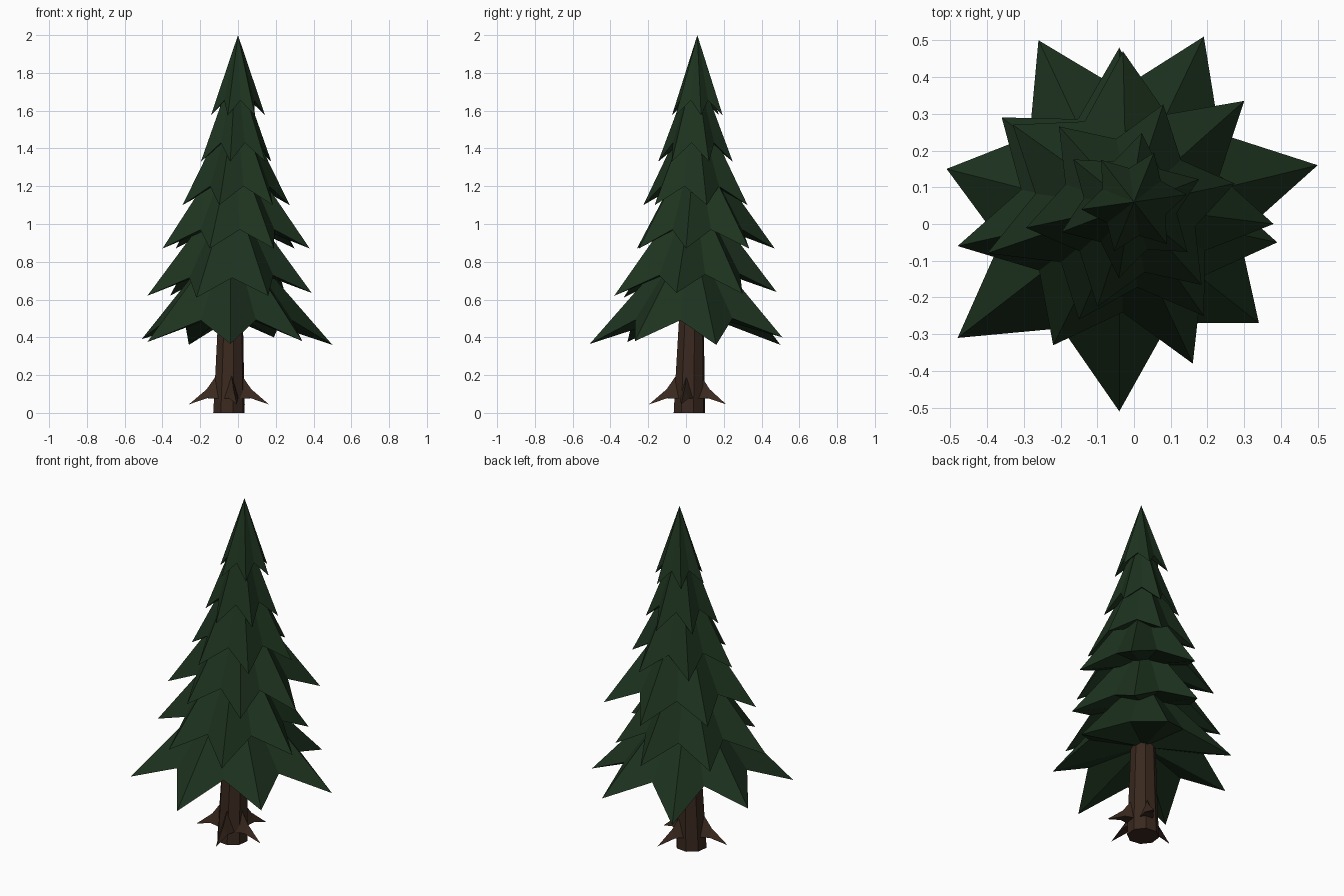
import bpy
import bmesh
from math import sin, cos, radians
from mathutils import Vector

cube = bpy.data.objects.get("Cube")
if cube:
    bpy.data.objects.remove(cube, do_unlink=True)


def make_material(name, color):
    mat = bpy.data.materials.new(name)
    mat.use_nodes = True
    mat.diffuse_color = (*color, 1)
    bsdf = mat.node_tree.nodes["Principled BSDF"]
    bsdf.inputs["Base Color"].default_value = (*color, 1)
    bsdf.inputs["Roughness"].default_value = 0.9
    return mat


needle_green = make_material("needle green", (0.0125, 0.033, 0.0135))
bark_brown = make_material("bark brown", (0.042, 0.022, 0.0135))


def finish(bm, name, mat):
    bmesh.ops.recalc_face_normals(bm, faces=bm.faces)
    mesh = bpy.data.meshes.new(name)
    bm.to_mesh(mesh)
    bm.free()
    mesh.materials.append(mat)
    obj = bpy.data.objects.new(name, mesh)
    bpy.context.collection.objects.link(obj)


def bridge(bm, a, b):
    for i in range(len(a)):
        j = (i + 1) % len(a)
        bm.faces.new((a[i], a[j], b[j], b[i]))


def fan(bm, ring, point):
    for i in range(len(ring)):
        bm.faces.new((ring[i], ring[(i + 1) % len(ring)], point))


def polar(center, radius, start, count, z):
    """Points evenly spaced round a centre, start angle in degrees."""
    step = 360 / count
    return [(center[0] + radius * cos(radians(start + step * i)),
             center[1] + radius * sin(radians(start + step * i)), z)
            for i in range(count)]


# Branch tier: a star-rimmed skirt with a ridge along every bough
def branch_tier(name, center, tips, apex_z, notch=0.64, lift=0.1):
    bm = bmesh.new()
    c = Vector(center)
    rim = []
    for i, tip in enumerate(tips):
        p, q = Vector(tip), Vector(tips[(i + 1) % len(tips)])
        reach = ((p.xy - c).length + (q.xy - c).length) / 2
        valley = c + ((p.xy + q.xy) / 2 - c).normalized() * reach * notch
        rim.append(bm.verts.new(p))
        rim.append(bm.verts.new((*valley, (p.z + q.z) / 2 + lift)))
    fan(bm, rim, bm.verts.new((*c, apex_z)))
    fan(bm, rim, bm.verts.new((*c, tips[0][2] + lift + 0.06)))
    finish(bm, name, needle_green)


low_tips = [(0.5, 0.16, 0.36), (0.19, 0.51, 0.4), (-0.26, 0.5, 0.36),
            (-0.51, 0.15, 0.39), (-0.48, -0.31, 0.375), (-0.04, -0.51, 0.365),
            (0.34, -0.27, 0.38)]
second_tips = [(0.39, -0.05, 0.635), (0.25, 0.3, 0.63), (-0.04, 0.48, 0.64),
               (-0.36, 0.29, 0.62), (-0.48, -0.06, 0.62), (-0.22, -0.33, 0.61),
               (0.16, -0.38, 0.62)]
third_tips = [(0.38, 0, 0.87), (0.3, 0.335, 0.87), (-0.03, 0.47, 0.87),
              (-0.33, 0.27, 0.87), (-0.4, -0.08, 0.87), (-0.15, -0.26, 0.87),
              (0.19, -0.25, 0.87)]
upper = (-0.01, 0.05)
crown = (0, 0.06)

branch_tier("branches_bottom", (-0.04, 0.03), low_tips, 0.98, lift=0.12)
branch_tier("branches_second", (-0.035, 0.04), second_tips, 1.22)
branch_tier("branches_third", (-0.02, 0.05), third_tips, 1.46)
branch_tier("branches_fourth", upper, polar(upper, 0.29, 12, 6, 1.1), 1.68)
branch_tier("branches_fifth", upper, polar(upper, 0.2, 21, 6, 1.33), 1.86)
branch_tier("branches_top", crown, polar(crown, 0.145, 8, 6, 1.575), 2, lift=0.08)

# Trunk: eight-sided, tapering and leaning slightly
bm = bmesh.new()
rings = []
for x, y, z, r in [(-0.048, 0.018, 0, 0.086), (-0.044, 0.022, 0.22, 0.078),
                   (-0.038, 0.032, 0.62, 0.064)]:
    rings.append([bm.verts.new(p) for p in polar((x, y), r, 15, 8, z)])
for a, b in zip(rings, rings[1:]):
    bridge(bm, a, b)
bm.faces.new(rings[0])
bm.faces.new(rings[-1])
finish(bm, "trunk", bark_brown)

# Roots: four slim pointed spurs curving out from the foot of the trunk
for k, angle in enumerate((-11, 67, 188, 281)):
    a = radians(angle)
    out, side, up = Vector((cos(a), sin(a), 0)), Vector((-sin(a), cos(a), 0)), Vector((0, 0, 1))
    base = Vector((-0.047, 0.015, 0))
    bm = bmesh.new()
    sections = []
    for reach, top, bottom, half in [(0.06, 0.21, 0.075, 0.04),
                                     (0.12, 0.125, 0.078, 0.024)]:
        mid = base + out * reach
        sections.append([bm.verts.new(mid + up * top),
                         bm.verts.new(mid + side * half + up * bottom),
                         bm.verts.new(mid - side * half + up * bottom)])
    bridge(bm, *sections)
    bm.faces.new(sections[0])
    fan(bm, sections[1], bm.verts.new(base + out * 0.215 + up * 0.045))
    finish(bm, f"root_{k + 1}", bark_brown)
